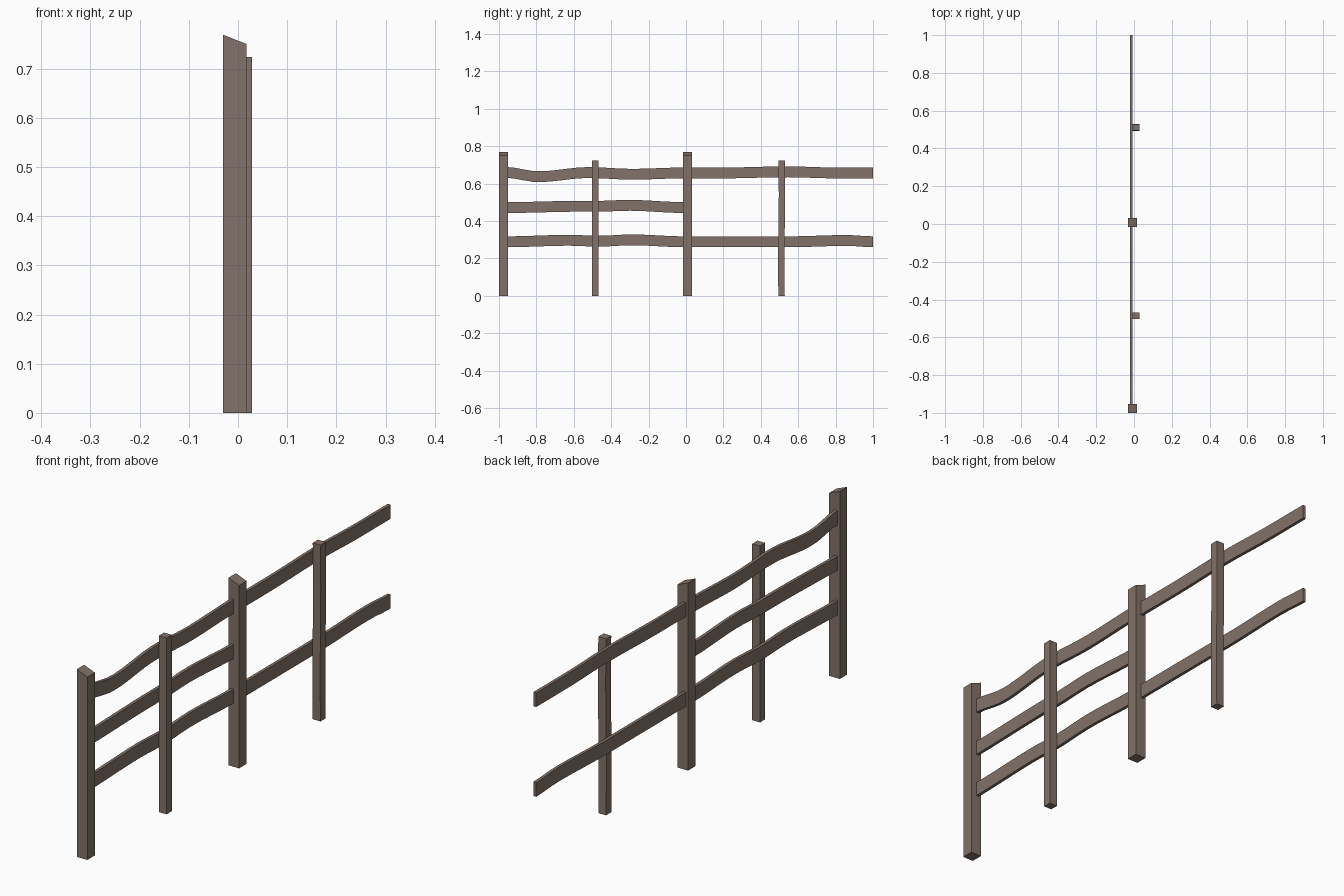
import bpy, bmesh, math
from mathutils import Vector

if "Cube" in bpy.data.objects:
    bpy.data.objects.remove(bpy.data.objects["Cube"])

wood = bpy.data.materials.new("weathered_wood")
wood.diffuse_color = (0.225, 0.168, 0.138, 1)
wood.use_nodes = True
wood.node_tree.nodes["Principled BSDF"].inputs["Base Color"].default_value = wood.diffuse_color


def loft(name, rings):
    """Join a row of four-cornered rings into a closed beam."""
    bm = bmesh.new()
    rows = [[bm.verts.new(p) for p in ring] for ring in rings]
    for a, b in zip(rows, rows[1:]):
        for i in range(4):
            j = (i + 1) % 4
            bm.faces.new((a[i], a[j], b[j], b[i]))
    bm.faces.new(rows[0][::-1])
    bm.faces.new(rows[-1])
    bmesh.ops.recalc_face_normals(bm, faces=bm.faces)
    me = bpy.data.meshes.new(name)
    bm.to_mesh(me)
    bm.free()
    me.materials.append(wood)
    ob = bpy.data.objects.new(name, me)
    bpy.context.collection.objects.link(ob)
    return ob


def ease(keys, t):
    """Smooth interpolation between (position, value) keys."""
    for (a, va), (b, vb) in zip(keys, keys[1:]):
        if t <= b:
            u = max(0, (t - a) / (b - a))
            return va + (vb - va) * (1 - math.cos(math.pi * u)) / 2
    return keys[-1][1]


def post(name, x0, x1, y0, y1, z_left, z_right, bend=0.0):
    rings = []
    steps = 8
    for k in range(steps + 1):
        t = k / steps
        d = bend * math.sin(2 * math.pi * t)
        zl, zr = (z_left * t, z_right * t)
        rings.append([(x0, y0 + d, zl), (x1, y0 + d, zr),
                      (x1, y1 + d, zr), (x0, y1 + d, zl)])
    return loft(name, rings)


def rail(name, keys, x0=-0.021, x1=-0.008, half=0.029, steps=20):
    rings = []
    start, end = keys[0][0], keys[-1][0]
    for k in range(steps + 1):
        y = start + (end - start) * k / steps
        z = ease(keys, y)
        rings.append([(x0, y, z - half), (x1, y, z - half),
                      (x1, y, z + half), (x0, y, z + half)])
    return loft(name, rings)


# Thick posts with slanted tops
for name, y in (("end_post", -1.0), ("middle_post", -0.017)):
    post(name, -0.031, 0.017, y, y + 0.048, 0.769, 0.75)

# Thin support posts in front of the rails, one slightly warped
post("support_post_near", -0.007, 0.028, -0.503, -0.469, 0.723, 0.723)
post("support_post_far", -0.007, 0.028, 0.494, 0.528, 0.723, 0.723, -0.002)

# Three warped rails between the thick posts
rail("near_rail_top", [(-0.965, 0.66), (-0.79, 0.637), (-0.52, 0.659),
                       (-0.29, 0.65), (-0.01, 0.657)])
rail("near_rail_middle", [(-0.965, 0.472), (-0.55, 0.479), (-0.46, 0.479),
                          (-0.31, 0.484), (-0.01, 0.472)])
rail("near_rail_bottom", [(-0.965, 0.289), (-0.62, 0.297), (-0.47, 0.292),
                          (-0.29, 0.299), (-0.01, 0.289)])

# Two rails on the open half
rail("far_rail_top", [(0.0, 0.657), (0.2, 0.657), (0.54, 0.663), (0.8, 0.657), (1.0, 0.657)])
rail("far_rail_bottom", [(0.0, 0.289), (0.55, 0.289), (0.86, 0.296), (1.0, 0.289)])
